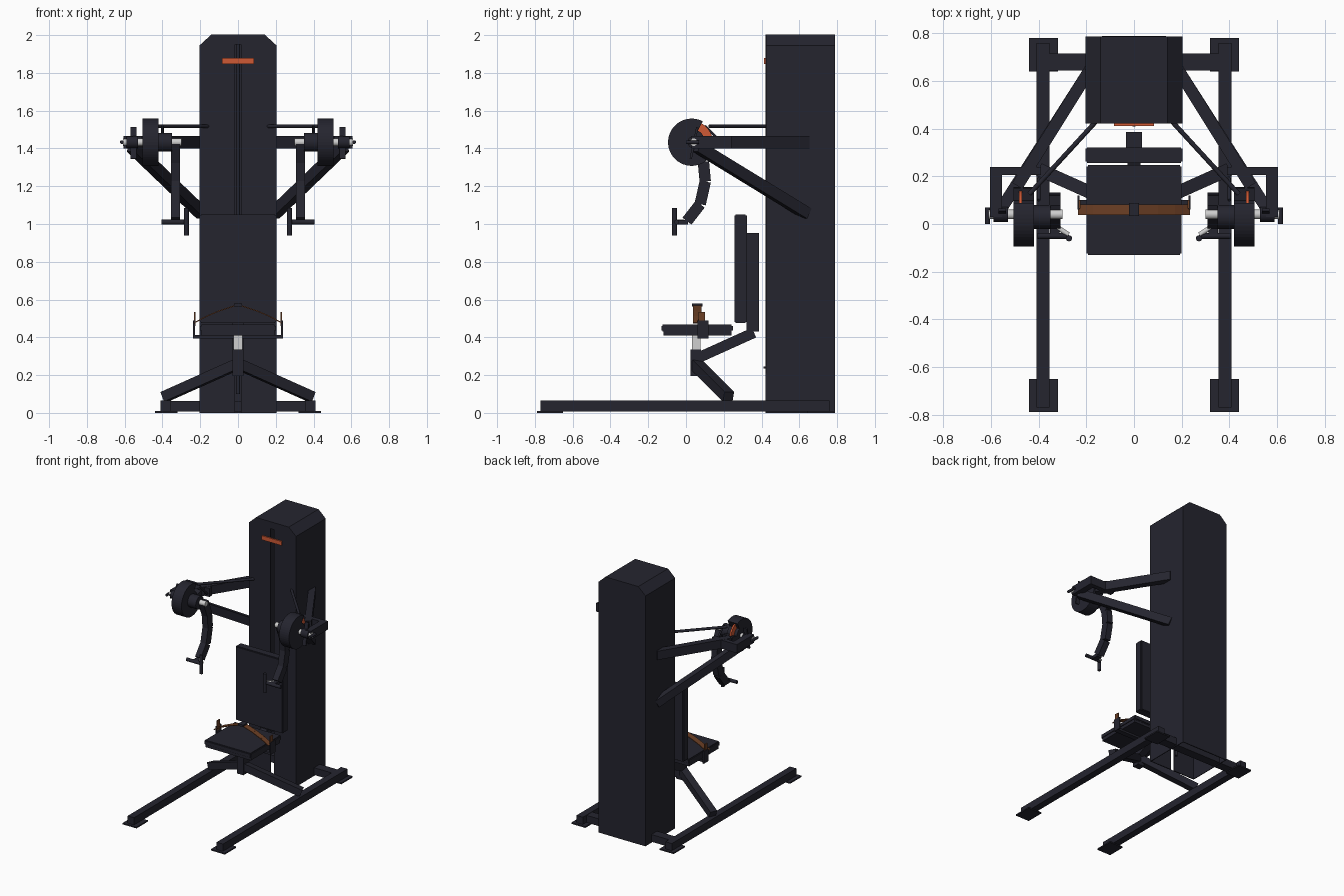
import bpy, bmesh, math
from mathutils import Vector, Matrix

cube = bpy.data.objects.get("Cube")
if cube:
    bpy.data.objects.remove(cube, do_unlink=True)


def material(name, r, g, b):
    m = bpy.data.materials.new(name)
    m.use_nodes = True
    m.diffuse_color = (r, g, b, 1)
    bsdf = m.node_tree.nodes["Principled BSDF"]
    bsdf.inputs["Base Color"].default_value = (r, g, b, 1)
    return m


DARK = material("dark_charcoal", 0.018, 0.018, 0.028)
STEEL = material("light_steel", 0.62, 0.62, 0.62)
BROWN = material("brown_strap", 0.15, 0.05, 0.018)
ORANGE = material("orange_accent", 0.62, 0.1, 0.035)


def finish(name, bm, mat, mirror=False, smooth=False):
    bmesh.ops.recalc_face_normals(bm, faces=bm.faces)
    mesh = bpy.data.meshes.new(name)
    bm.to_mesh(mesh)
    bm.free()
    ob = bpy.data.objects.new(name, mesh)
    bpy.context.collection.objects.link(ob)
    mesh.materials.append(mat)
    if smooth:
        bpy.ops.object.select_all(action='DESELECT')
        ob.select_set(True)
        bpy.context.view_layer.objects.active = ob
        bpy.ops.object.shade_smooth_by_angle(angle=math.radians(35))
    if mirror:
        ob.modifiers.new("mirror", 'MIRROR')
    return ob


def box(name, x, y, z, mat=DARK, mirror=False, bevel=0.0):
    """Box from (min, max) ranges."""
    bm = bmesh.new()
    size = [r[1] - r[0] for r in (x, y, z)]
    mid = [(r[1] + r[0]) / 2 for r in (x, y, z)]
    bmesh.ops.create_cube(bm, size=1, matrix=Matrix.Translation(mid) @ Matrix.Diagonal((*size, 1)))
    if bevel:
        bmesh.ops.bevel(bm, geom=bm.edges[:], offset=bevel, segments=2, affect='EDGES')
    return finish(name, bm, mat, mirror)


def frame(a, b):
    """Matrix at the middle of a-b whose z runs along it and x stays level."""
    a, b = Vector(a), Vector(b)
    z = (b - a).normalized()
    up = Vector((0, 0, 1)) if abs(z.z) < 0.99 else Vector((0, 1, 0))
    x = up.cross(z).normalized()
    rot = Matrix((x, z.cross(x), z)).transposed().to_4x4()
    return Matrix.Translation((a + b) / 2) @ rot, (b - a).length


def beam(name, a, b, width, height, mat=DARK, mirror=False):
    bm = bmesh.new()
    m, length = frame(a, b)
    bmesh.ops.create_cube(bm, size=1, matrix=m @ Matrix.Diagonal((width, height, length, 1)))
    return finish(name, bm, mat, mirror)


def rod(name, a, b, radius, mat=DARK, mirror=False, sides=16):
    bm = bmesh.new()
    m, length = frame(a, b)
    bmesh.ops.create_cone(bm, cap_ends=True, segments=sides, radius1=radius,
                          radius2=radius, depth=length, matrix=m)
    return finish(name, bm, mat, mirror, smooth=True)


def extrude_x(name, outline, x0, x1, mat=DARK, smooth=False):
    """Extrude a (y, z) outline sideways and mirror it."""
    bm = bmesh.new()
    face = bm.faces.new([bm.verts.new((x0, y, z)) for y, z in outline])
    new = bmesh.ops.extrude_face_region(bm, geom=[face])["geom"]
    bmesh.ops.translate(bm, vec=(x1 - x0, 0, 0),
                        verts=[v for v in new if isinstance(v, bmesh.types.BMVert)])
    return finish(name, bm, mat, True, smooth)


# Tower: hollow shroud, open below, with a narrow slot down the front
bm = bmesh.new()
half = [(0.015, 0), (0.2, 0), (0.2, 1.945), (0.14, 2), (0, 2), (0, 1.95), (0.015, 1.95)]
front = [bm.verts.new((x, 0.425, z)) for x, z in half]
back = [bm.verts.new((x, 0.785, z)) for x, z in half[1:5]]
back.append(bm.verts.new((0, 0.785, 0)))
bm.faces.new(front)
bm.faces.new(back)
for i in range(3):
    bm.faces.new((front[i + 1], front[i + 2], back[i + 1], back[i]))
tower = finish("tower_shroud", bm, DARK, True)
shell = tower.modifiers.new("thickness", 'SOLIDIFY')
shell.thickness, shell.offset = 0.008, 0

# Parts inside and on the tower
for i in range(12):
    z = 0.2 + i * 0.046
    box(f"weight_plate_{i + 1}", (-0.14, 0.14), (0.5, 0.7), (z, z + 0.042))
rod("lift_rod", (0, 0.47, 0.1), (0, 0.47, 1.95), 0.01)
rod("selector_pin", (0, 0.41, 0.24), (0, 0.5, 0.24), 0.006)
box("front_badge", (-0.085, 0.085), (0.412, 0.422), (1.848, 1.88), ORANGE)

# Base frame
box("floor_rail", (0.355, 0.41), (-0.77, 0.76), (0.008, 0.066), mirror=True)
box("rear_foot_plate", (0.32, 0.44), (0.64, 0.78), (0, 0.01), mirror=True)
box("front_foot_plate", (0.32, 0.44), (-0.79, -0.65), (0, 0.01), mirror=True)
box("rear_cross_beam", (-0.4, 0.4), (0.645, 0.715), (0.008, 0.064))
beam("seat_leg", (0.01, 0.055, 0.255), (0.39, 0.225, 0.085), 0.055, 0.055, mirror=True)

# Seat post, seat and backrest
box("seat_post", (-0.028, 0.028), (0.025, 0.08), (0.195, 0.335))
box("seat_post_sleeve", (-0.024, 0.024), (0.033, 0.078), (0.33, 0.415), STEEL)
beam("backrest_strut", (0, 0.05, 0.285), (0, 0.36, 0.425), 0.056, 0.056)
box("seat_plate", (-0.195, 0.195), (-0.12, 0.24), (0.41, 0.432))
box("seat_pad", (-0.2, 0.2), (-0.13, 0.248), (0.43, 0.467), bevel=0.006)
box("back_pad", (-0.203, 0.203), (0.257, 0.322), (0.475, 1.05), bevel=0.006)
box("back_pad_mount", (-0.033, 0.033), (0.32, 0.387), (0.43, 0.952))

# Lap belt and its side brackets
box("belt_cross_bar", (-0.235, 0.235), (0.06, 0.1), (0.395, 0.413))
box("belt_bracket", (0.228, 0.237), (0.06, 0.12), (0.395, 0.49), mirror=True)
box("belt_anchor", (0.224, 0.232), (0.065, 0.1), (0.46, 0.535), BROWN, True)
belt = [(0.234, 0.475), (0.17, 0.51), (0.1, 0.54), (0, 0.573)]
for i, (p, q) in enumerate(zip(belt, belt[1:])):
    beam(f"belt_strap_{i + 1}", (p[0], 0.06, p[1]), (q[0], 0.06, q[1]), 0.045, 0.006, BROWN, True)
box("belt_buckle", (-0.022, 0.022), (0.033, 0.088), (0.564, 0.58))

# Support arms reaching out from the tower
beam("upper_arm_beam", (0.19, 0.64, 1.433), (0.49, 0.16, 1.433), 0.05, 0.068, mirror=True)
beam("lower_arm_brace", (0.19, 0.64, 1.055), (0.56, 0.06, 1.41), 0.05, 0.06, mirror=True)
box("arm_cross_plate", (0.39, 0.6), (0.205, 0.24), (1.4, 1.466), mirror=True)
box("arm_side_plate", (0.555, 0.605), (0.03, 0.24), (1.4, 1.466), mirror=True)
rod("cable_tube", (0.16, 0.43, 1.517), (0.44, 0.125, 1.517), 0.01, mirror=True)
rod("cable_guide", (0.4, 0.1, 1.52), (0.4, 0.19, 1.43), 0.007, mirror=True)

# Cam wheel with a notch, its accent arc and axle
CY, CZ = 0.03, 1.433


def arc(r, start, end, n):
    angles = [math.radians(start + (end - start) * i / n) for i in range(n + 1)]
    return [(CY + r * math.cos(a), CZ + r * math.sin(a)) for a in angles]


extrude_x("cam_wheel", arc(0.125, 62, 375, 40) + arc(0.07, 375, 422, 6), 0.42, 0.505)
extrude_x("cam_accent", arc(0.112, 15, 62, 8) + arc(0.07, 62, 15, 8), 0.47, 0.482, ORANGE)
rod("cam_hub", (0.35, CY, CZ), (0.42, CY, CZ), 0.05, mirror=True)
rod("axle", (0.3, 0.04, CZ), (0.61, 0.04, CZ), 0.02, STEEL, True)
rod("axle_collar", (0.53, 0.04, CZ), (0.59, 0.04, CZ), 0.032, mirror=True)
beam("lever_blade", (0.553, 0.025, 1.345), (0.553, 0.06, 1.513), 0.03, 0.012, mirror=True)
rod("end_pin", (0.615, 0.0, CZ), (0.615, 0.07, CZ), 0.01, mirror=True)

# Curved swing arm made of straight segments
path = [(0.05, 1.435), (0.092, 1.33), (0.102, 1.225), (0.075, 1.105), (0.005, 1.015)]
for i, (p, q) in enumerate(zip(path, path[1:])):
    beam(f"swing_arm_{i + 1}", (0.332, *p), (0.332, *q), 0.048, 0.06, mirror=True)

# Hand grips
rod("grip_crossbar", (0.275, -0.05, 1.01), (0.405, -0.05, 1.01), 0.013, mirror=True)
rod("grip_handle", (0.273, -0.06, 0.938), (0.273, -0.06, 1.085), 0.013, mirror=True)
box("grip_mount", (0.312, 0.352), (-0.05, 0.01), (0.998, 1.022), mirror=True)
rod("grip_link", (0.275, -0.045, 1.015), (0.32, -0.015, 1.015), 0.01, STEEL, True)
